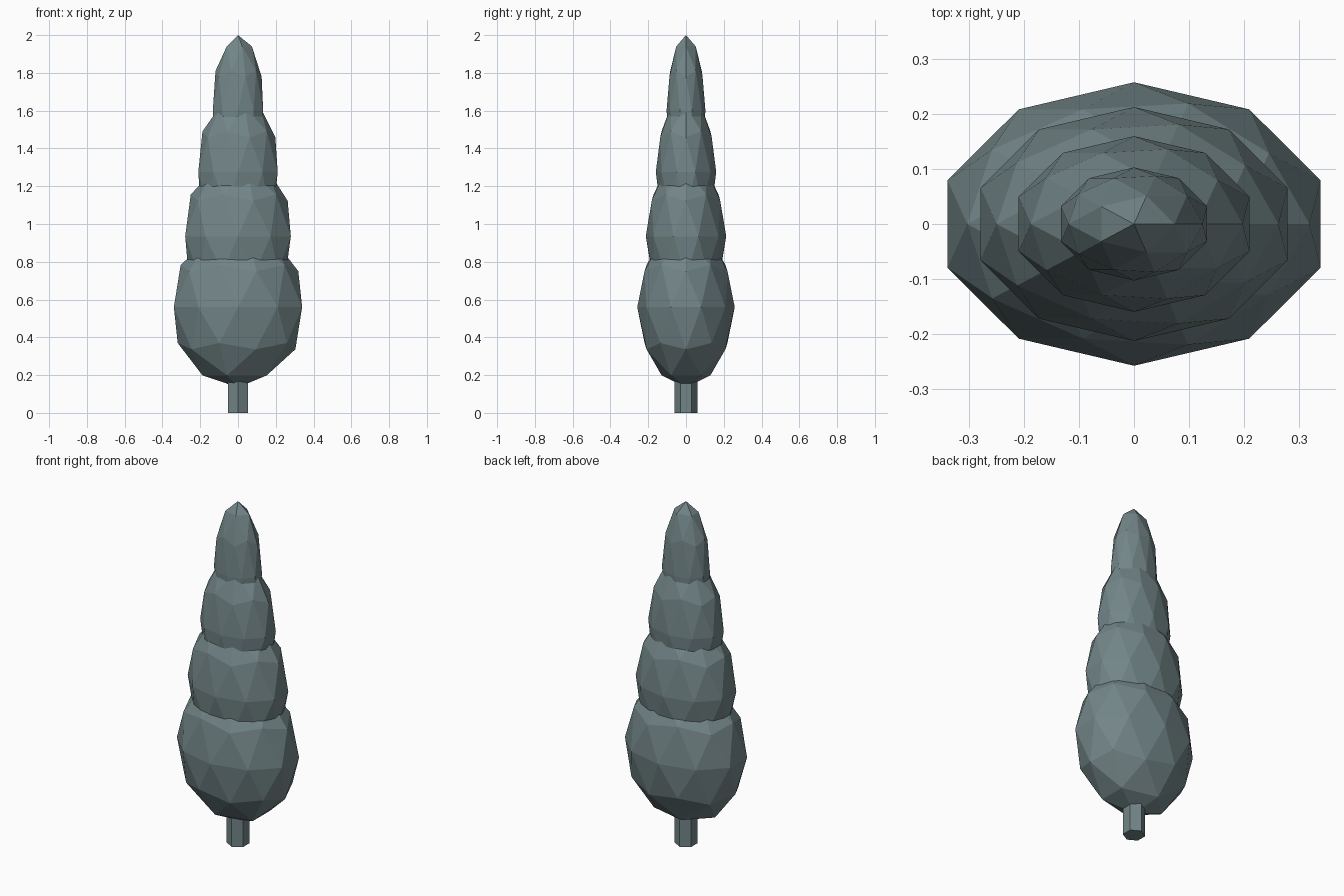
import bpy

if "Cube" in bpy.data.objects:
    bpy.data.objects.remove(bpy.data.objects["Cube"])

mat = bpy.data.materials.new("grey teal")
mat.diffuse_color = (0.17, 0.235, 0.245, 1)
mat.use_nodes = True
mat.node_tree.nodes["Principled BSDF"].inputs["Base Color"].default_value = mat.diffuse_color


def finish(name):
    ob = bpy.context.object
    ob.name = name
    ob.data.materials.append(mat)
    return ob


# foliage tiers: centre height and half sizes of each faceted ball
tiers = [
    ("foliage_bottom", 0.56, 0.357, 0.258, 0.425),
    ("foliage_lower_middle", 0.935, 0.294, 0.213, 0.42),
    ("foliage_upper_middle", 1.275, 0.221, 0.160, 0.41),
    ("foliage_top", 1.60, 0.140, 0.103, 0.40),
]
for name, z, rx, ry, rz in tiers:
    bpy.ops.mesh.primitive_ico_sphere_add(subdivisions=2, radius=1, location=(0, 0, z))
    finish(name).scale = (rx, ry, rz)

# six-sided trunk, running up into the foliage
bpy.ops.mesh.primitive_cylinder_add(vertices=6, radius=0.06, depth=0.4, location=(0, 0, 0.2))
finish("trunk")
